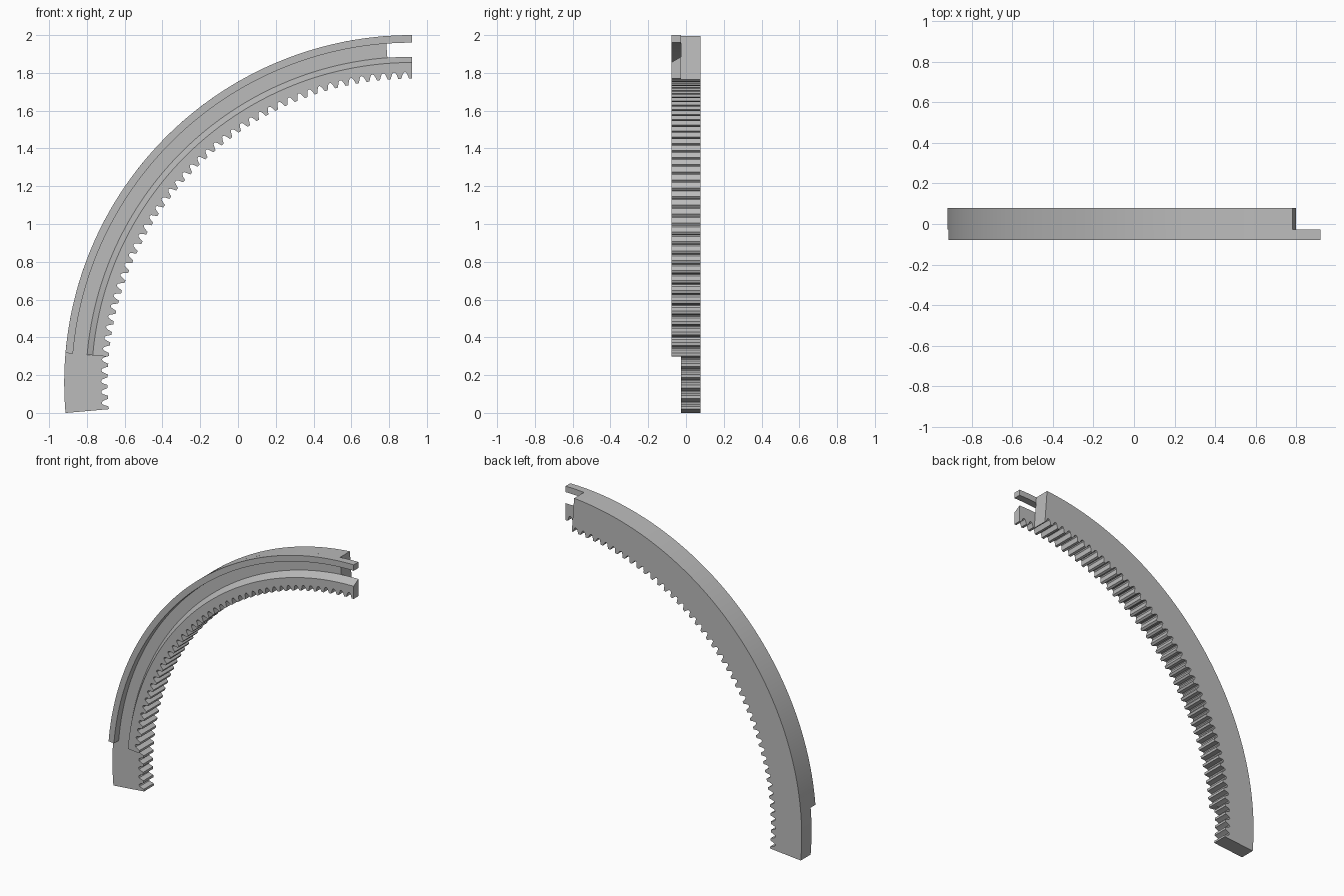
import bpy, bmesh, math

cube = bpy.data.objects.get("Cube")
if cube:
    bpy.data.objects.remove(cube, do_unlink=True)

# Arc centre, radii and depth layers
CX, CZ = 0.92, 0.16
R_OUT, R_ROOT, R_TIP = 1.84, 1.645, 1.61
Y_FRONT, Y_STEP, Y_BACK = -0.078, -0.027, 0.078
START, END, JOINT = -5.0, 90.0, 4.9
PITCH = 94.5 / 47
FIRST_TIP = START + 0.25

# One tooth: offset from the tip centre in pitches, height from root to tip
TOOTH = [(-0.5, 0), (-0.36, 0.12), (-0.25, 0.5), (-0.14, 1),
         (0.14, 1), (0.25, 0.5), (0.36, 0.12), (0.5, 0)]

grey = bpy.data.materials.new("plain_grey")
grey.use_nodes = True
colour = (0.5, 0.5, 0.5, 1)
grey.diffuse_color = colour
grey.node_tree.nodes["Principled BSDF"].inputs["Base Color"].default_value = colour


def tooth_radius(angle):
    """Radius of the toothed inner edge at an angle in degrees."""
    t = (angle - FIRST_TIP) / PITCH
    t -= math.floor(t + 0.5)
    for (t0, h0), (t1, h1) in zip(TOOTH, TOOTH[1:]):
        if t <= t1:
            h = h0 + (h1 - h0) * (t - t0) / (t1 - t0)
            return R_ROOT + (R_TIP - R_ROOT) * h
    return R_ROOT


def tooth_angles(a0, a1):
    """Every corner of the tooth outline between two angles."""
    corners = [FIRST_TIP + (n + t) * PITCH for n in range(-1, 50) for t, h in TOOTH[:-1]]
    return [a0] + [a for a in corners if a0 + 0.02 < a < a1 - 0.02] + [a1]


def even_angles(a0, a1, count=96):
    return [a0 + (a1 - a0) * i / count for i in range(count + 1)]


def arc_part(name, angles, inner, outer_front, outer_back, y0, y1):
    """Sweep a four-cornered section along the arc; inner gives a radius per angle."""
    bm = bmesh.new()
    rings = []
    for a in angles:
        c, s = math.cos(math.radians(a)), math.sin(math.radians(a))
        section = [(inner(a), y0), (outer_front, y0), (outer_back, y1), (inner(a), y1)]
        rings.append([bm.verts.new((CX - r * c, y, CZ + r * s)) for r, y in section])
    for p, q in zip(rings, rings[1:]):
        for i in range(4):
            j = (i + 1) % 4
            bm.faces.new((p[i], p[j], q[j], q[i]))
    bm.faces.new(rings[0])
    bm.faces.new(rings[-1])
    bmesh.ops.recalc_face_normals(bm, faces=bm.faces)
    mesh = bpy.data.meshes.new(name)
    bm.to_mesh(mesh)
    bm.free()
    mesh.materials.append(grey)
    obj = bpy.data.objects.new(name, mesh)
    bpy.context.collection.objects.link(obj)
    bpy.ops.object.select_all(action="DESELECT")
    obj.select_set(True)
    bpy.context.view_layer.objects.active = obj
    bpy.ops.object.shade_smooth_by_angle(angle=math.radians(15))
    return obj


# Thick toothed plate at the back, stopping short of the upper end
arc_part("toothed_back_plate", tooth_angles(START, END - 4.3),
         tooth_radius, R_OUT, R_OUT, Y_STEP, Y_BACK)

# Toothed front rail with a sloping wall towards the groove
arc_part("toothed_front_rail", tooth_angles(JOINT, END),
         tooth_radius, 1.695, 1.725, Y_FRONT, Y_STEP)

# Narrow plain rail along the outer edge
arc_part("outer_front_rail", even_angles(JOINT, END),
         lambda a: 1.8, R_OUT, R_OUT, Y_FRONT, Y_STEP)
